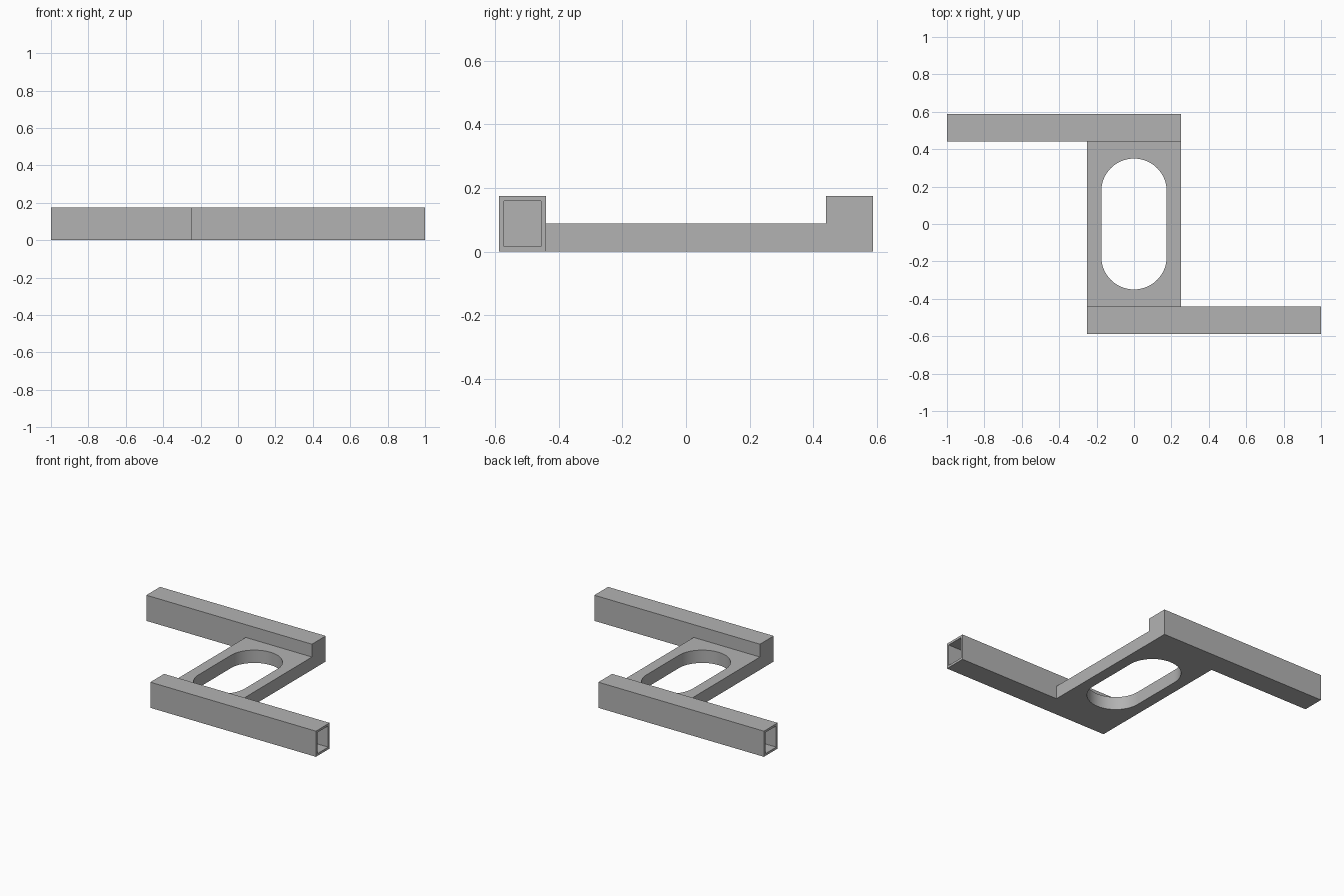
import bpy, bmesh, math
from mathutils import Matrix, Vector

cube = bpy.data.objects.get("Cube")
if cube:
    bpy.data.objects.remove(cube, do_unlink=True)

HALF_LENGTH, HALF_DEPTH = 1.0, 0.588   # overall half extents
PLATE_X, PLATE_Y = 0.25, 0.44          # plate half extents
BAR_H, PLATE_H = 0.175, 0.0875
WALL = 0.022
SLOT_R = 0.175

grey = bpy.data.materials.new("plain grey")
grey.use_nodes = True
colour = (0.45, 0.45, 0.45, 1)
grey.diffuse_color = colour
grey.node_tree.nodes["Principled BSDF"].inputs["Base Color"].default_value = colour


def finish(bm, name):
    """Turn the bmesh into a named, coloured object with sharp edges kept."""
    bmesh.ops.recalc_face_normals(bm, faces=bm.faces[:])
    mesh = bpy.data.meshes.new(name)
    bm.to_mesh(mesh)
    bm.free()
    mesh.materials.append(grey)
    obj = bpy.data.objects.new(name, mesh)
    bpy.context.collection.objects.link(obj)
    bpy.ops.object.select_all(action="DESELECT")
    obj.select_set(True)
    bpy.context.view_layer.objects.active = obj
    bpy.ops.object.shade_smooth_by_angle(angle=math.radians(30))
    return obj


def hollow_bar(name, turn):
    """Square tube, open at its outer end and closed behind the plate."""
    bm = bmesh.new()
    length, depth = HALF_LENGTH + PLATE_X, HALF_DEPTH - PLATE_Y
    centre = Vector(((HALF_LENGTH - PLATE_X) / 2, -(HALF_DEPTH + PLATE_Y) / 2, BAR_H / 2))
    bmesh.ops.create_cube(bm, size=1, matrix=Matrix.Translation(centre)
                          @ Matrix.Diagonal((length, depth, BAR_H, 1)))
    bm.normal_update()
    end = max(bm.faces, key=lambda f: f.calc_center_median().x)
    bmesh.ops.inset_region(bm, faces=[end], thickness=WALL)
    # Push the inset end face inwards to form the bore
    bore = bmesh.ops.extrude_discrete_faces(bm, faces=[end])["faces"][0]
    bmesh.ops.translate(bm, verts=bore.verts[:], vec=(-(length - WALL), 0, 0))
    bmesh.ops.rotate(bm, verts=bm.verts[:], matrix=Matrix.Rotation(turn, 3, "Z"))
    return finish(bm, name)


def slotted_plate(name):
    """Flat plate with a round-ended slot through it."""
    bm = bmesh.new()
    outline = [(-PLATE_X, -PLATE_Y), (PLATE_X, -PLATE_Y),
               (PLATE_X, PLATE_Y), (-PLATE_X, PLATE_Y)]
    steps = 32
    slot = []
    for side in (1, -1):
        for i in range(steps + 1):
            a = math.pi * i / steps
            slot.append((side * SLOT_R * math.cos(a),
                         side * (SLOT_R + SLOT_R * math.sin(a))))
    edges = []
    for loop in (outline, slot):
        verts = [bm.verts.new((x, y, 0)) for x, y in loop]
        edges += [bm.edges.new((v, verts[i - 1])) for i, v in enumerate(verts)]
    bmesh.ops.triangle_fill(bm, edges=edges, use_beauty=True, normal=(0, 0, 1))
    top = bmesh.ops.extrude_face_region(bm, geom=bm.faces[:], use_keep_orig=True)["geom"]
    bmesh.ops.translate(bm, verts=[g for g in top if isinstance(g, bmesh.types.BMVert)],
                        vec=(0, 0, PLATE_H))
    return finish(bm, name)


# Two identical bars, half a turn apart, joined by the plate
hollow_bar("front_bar", 0)
hollow_bar("back_bar", math.pi)
slotted_plate("slotted_plate")
